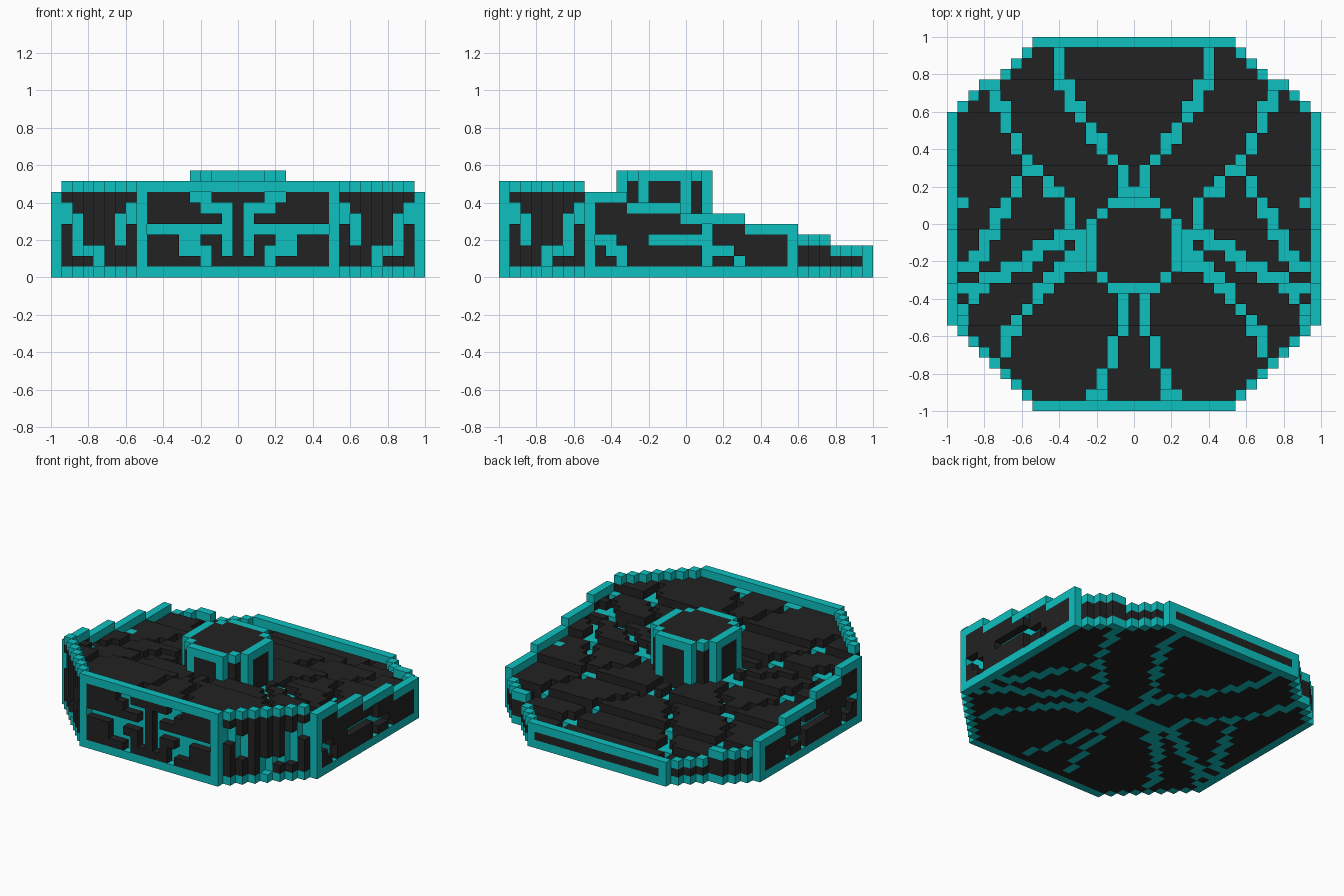
import bpy, bmesh

if "Cube" in bpy.data.objects:
    bpy.data.objects.remove(bpy.data.objects["Cube"], do_unlink=True)

N = 35                    # blocks along each side
S = 2.0 / N               # block size
DARK, TEAL = 0, 1


def make_material(name, colour):
    m = bpy.data.materials.new(name)
    m.use_nodes = True
    m.diffuse_color = colour
    m.node_tree.nodes["Principled BSDF"].inputs["Base Color"].default_value = colour
    return m


MATERIALS = [make_material("charcoal", (0.016, 0.016, 0.016, 1)),
             make_material("teal", (0.004, 0.53, 0.52, 1))]


# Eight-sided stepped outline
def left_edge(j):
    if j < 8:
        return 8 - j
    if j < 28:
        return 0
    return j - 27 if j < 31 else j - 26


def inside(i, j):
    return 0 <= j < N and left_edge(j) <= i <= N - 1 - left_edge(j)


def on_edge(i, j):
    return not all(inside(i + a, j + b) for a, b in ((1, 0), (-1, 0), (0, 1), (0, -1)))


# Rim height in blocks, falling in terraces toward the back
def rim_height(j):
    for limit, height in ((8, 9), (12, 8), (17, 7), (23, 6), (28, 5), (31, 4)):
        if j < limit:
            return height
    return 3


# Deck grooves, left half: first row from the back, then columns or column runs
SPOKES = [
    (1, [10, 10, 10, (10, 11), 11, (11, 12), 12, 13, (13, 14), 14, 15, 16, 16, (16, 17)]),
    (5, [4, (4, 5), 5, 5, 6, 6, 7, (7, 8), 9, (9, 10), 11, 11, 11]),
    (13, [6, 6, 5, (4, 5), 4, (3, 4), 3, (2, 3), (1, 2)]),
    (18, [(10, 12), (8, 10), (7, 8), (5, 7), (3, 5), (1, 3), 2, 1]),
    (18, [12, 12, (11, 12), (10, 12), (9, 10), (8, 9), 8, 7, 6, (5, 6), 5, 5]),
    (24, [16, 16, 16, 16, 15, 15, 15, 14, 14]),
]
HUB = [(15, [17, 17, 17, (13, 17), (13, 17), 17, 17, 17, 17])]


def groove_cells(lines):
    cells_out = set()
    for row, runs in lines:
        for n, run in enumerate(runs):
            a, b = run if isinstance(run, tuple) else (run, run)
            for i in range(a, b + 1):
                j = N - 1 - row - n
                cells_out |= {(i, j), (N - 1 - i, j)}
    return {c for c in cells_out if inside(*c) and not on_edge(*c)}


deck_grooves = groove_cells(SPOKES)
base_lines = deck_grooves | groove_cells(HUB)


# Tower footprint
def in_tower(i, j):
    a, b = abs(i - 17), abs(j - 15)
    return a <= 4 and b <= 4 and a + b <= 6


# Solid body: every block is stored as part name and colour
cells = {}
for j in range(N):
    for i in range(N):
        if not inside(i, j):
            continue
        edge = on_edge(i, j)
        top = rim_height(j) if edge else rim_height(j) - 1
        post = ((j in (0, N - 1) and i in (8, 26)) or (i in (0, N - 1) and j in (8, 27)))
        for k in range(top):
            if edge:
                teal = k in (0, top - 1) or post
                part = "rim" if teal else "wall_panels"
            else:
                teal = k == 0 and (i, j) in base_lines
                part = "deck"
            cells[i, j, k] = (part, TEAL if teal else DARK)
        # Teal channels sunk one block into the deck
        if (i, j) in deck_grooves and not in_tower(i, j):
            del cells[i, j, top - 1]
            cells[i, j, top - 2] = ("deck_channels", TEAL)

# Tower with teal posts and crown
for j in range(11, 20):
    for i in range(13, 22):
        if not in_tower(i, j):
            continue
        a, b = abs(i - 17), abs(j - 15)
        shell = a == 4 or b == 4 or a + b == 6
        post = (a, b) in ((4, 2), (2, 4))
        for k in range(rim_height(j) - 2, 10):
            teal = shell and (k == 9 or post)
            cells[i, j, k] = ("tower", TEAL if teal else DARK)


# Wall channels: remove the outer block and colour the one behind it
def sink(i, j, k, behind):
    cells.pop((i, j, k), None)
    for a, b in behind:
        if (a, b, k) in cells:
            cells[a, b, k] = ("wall_channels", TEAL)


# Each pattern runs upward from the second block row; T marks a channel
FRONT = ["DDDDDTDDD", "DDDTTTDTD", "DDDTTDDTD", "TTTTTTTTD",
         "DDDDDDDTD", "DDDDDTTTD", "DDDDTTDDD"]
SIDE = ["DDTDDDDDDDTDDTDDDD", "DTTDDDDDDDTTTDDDDD", "TTDDDTTTTTTDDDDDDD",
        "DDDDDDDDDDTDDDDDDD"]
CORNER = ["DDDTDDD", "DTTTDDD", "DTDDDTD", "DTDDDTD", "TTDDDTT", "TDDDDDT"]


def channels(pattern):
    for k, line in enumerate(pattern, 1):
        for n, mark in enumerate(line):
            if mark == "T":
                yield n, k


for n, k in channels(FRONT):
    for i in {9 + n, 25 - n}:
        sink(i, 0, k, [(i, 1)])
for n, k in channels(SIDE):
    sink(0, 9 + n, k, [(1, 9 + n)])
    sink(N - 1, 9 + n, k, [(N - 2, 9 + n)])
for n, k in channels(CORNER):
    i, j = 1 + n, 7 - n
    sink(i, j, k, [(i, j + 1), (i + 1, j)])
    sink(N - 1 - i, j, k, [(N - 1 - i, j + 1), (N - 2 - i, j)])

# Corner offsets of the six block faces, wound outward
FACES = {
    (1, 0, 0): ((1, 0, 0), (1, 1, 0), (1, 1, 1), (1, 0, 1)),
    (-1, 0, 0): ((0, 0, 0), (0, 0, 1), (0, 1, 1), (0, 1, 0)),
    (0, 1, 0): ((0, 1, 0), (0, 1, 1), (1, 1, 1), (1, 1, 0)),
    (0, -1, 0): ((0, 0, 0), (1, 0, 0), (1, 0, 1), (0, 0, 1)),
    (0, 0, 1): ((0, 0, 1), (1, 0, 1), (1, 1, 1), (0, 1, 1)),
    (0, 0, -1): ((0, 0, 0), (0, 1, 0), (1, 1, 0), (1, 0, 0)),
}


# One object per part, keeping only the exposed block faces
def build_part(name):
    bm = bmesh.new()
    verts = {}
    for (i, j, k), (part, colour) in cells.items():
        if part != name:
            continue
        for (a, b, c), corners in FACES.items():
            if (i + a, j + b, k + c) in cells:
                continue
            loop = []
            for x, y, z in corners:
                key = (i + x, j + y, k + z)
                if key not in verts:
                    verts[key] = bm.verts.new((key[0] * S - 1, key[1] * S - 1, key[2] * S))
                loop.append(verts[key])
            bm.faces.new(loop).material_index = colour
    mesh = bpy.data.meshes.new(name)
    bm.to_mesh(mesh)
    bm.free()
    for m in MATERIALS:
        mesh.materials.append(m)
    bpy.context.collection.objects.link(bpy.data.objects.new(name, mesh))


for part_name in ("rim", "wall_panels", "wall_channels", "deck", "deck_channels", "tower"):
    build_part(part_name)
